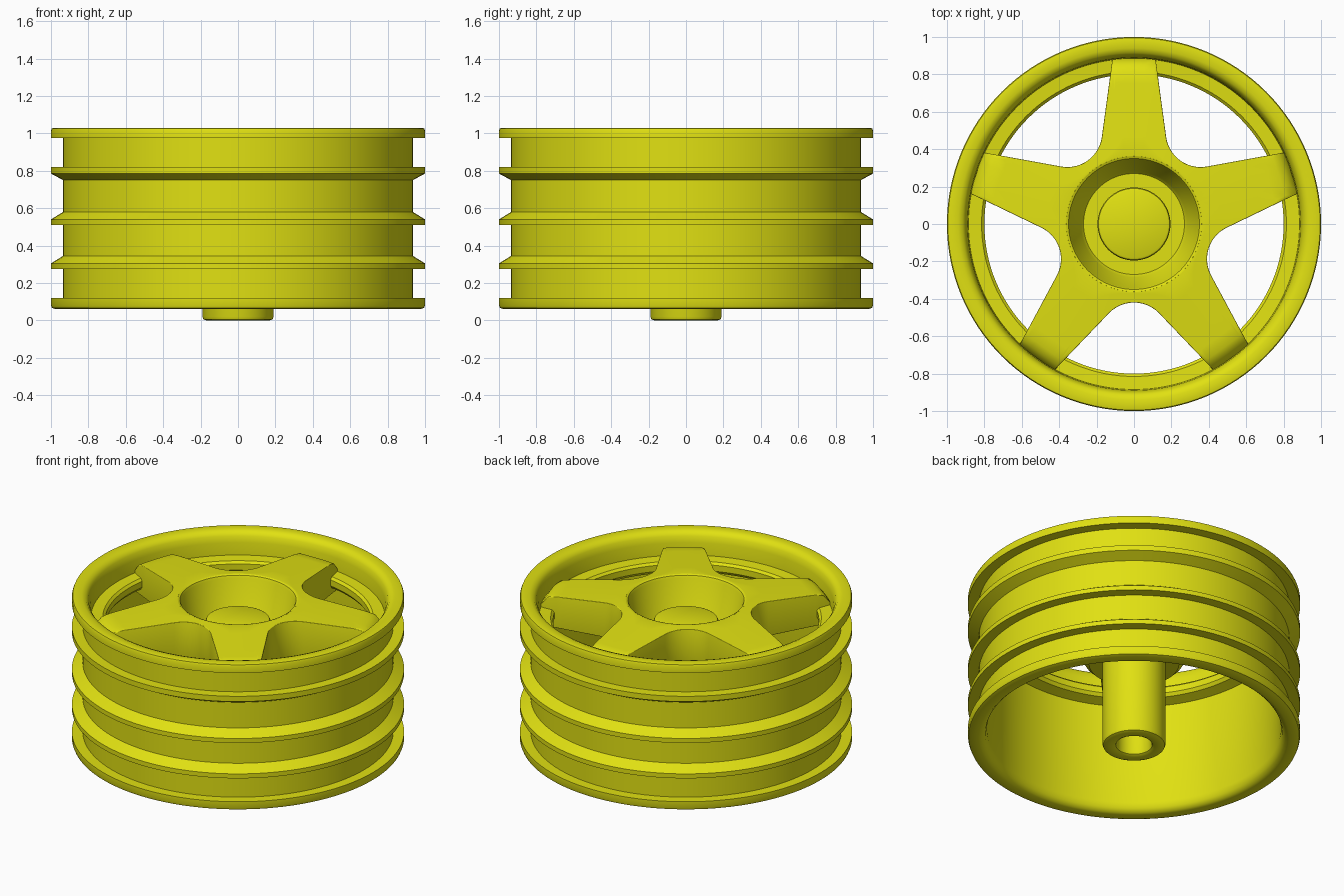
import bpy, bmesh, math
from mathutils import Vector

if "Cube" in bpy.data.objects:
    bpy.data.objects.remove(bpy.data.objects["Cube"])

yellow = bpy.data.materials.new("bright yellow")
yellow.diffuse_color = (0.75, 0.75, 0.006, 1)
yellow.use_nodes = True
yellow.node_tree.nodes["Principled BSDF"].inputs["Base Color"].default_value = yellow.diffuse_color


def finish(name, bm, angle=35, bevel=0):
    bmesh.ops.remove_doubles(bm, verts=bm.verts, dist=1e-5)
    bmesh.ops.recalc_face_normals(bm, faces=bm.faces)
    me = bpy.data.meshes.new(name)
    bm.to_mesh(me)
    bm.free()
    ob = bpy.data.objects.new(name, me)
    bpy.context.collection.objects.link(ob)
    me.materials.append(yellow)
    bpy.ops.object.select_all(action='DESELECT')
    ob.select_set(True)
    bpy.context.view_layer.objects.active = ob
    if bevel:
        mod = ob.modifiers.new("round edges", 'BEVEL')
        mod.width = bevel
        mod.segments = 3
        mod.limit_method = 'ANGLE'
        mod.angle_limit = math.radians(50)
        bpy.ops.object.modifier_apply(modifier=mod.name)
    bpy.ops.object.shade_smooth_by_angle(angle=math.radians(angle))
    return ob


def lathe(name, profile, steps=128, closed=False, angle=35):
    """Revolve an (r, z) profile round the z axis."""
    bm = bmesh.new()
    vs = [bm.verts.new((r, 0, z)) for r, z in profile]
    n = len(vs)
    es = [bm.edges.new((vs[i], vs[(i + 1) % n])) for i in range(n if closed else n - 1)]
    bmesh.ops.spin(bm, geom=vs + es, cent=(0, 0, 0), axis=(0, 0, 1),
                   angle=math.tau, steps=steps, use_duplicate=False)
    return finish(name, bm, angle)


# Rim barrel: ribbed outside, stepped ledge inside
lathe("rim_barrel", [
    (0.975, 0.06), (0.995, 0.067), (1.0, 0.08), (1.0, 0.12), (0.935, 0.12),
    (0.935, 0.275), (1.0, 0.275), (1.0, 0.305), (0.935, 0.345),
    (0.935, 0.51), (1.0, 0.51), (1.0, 0.54), (0.935, 0.58),
    (0.935, 0.75), (1.0, 0.785), (1.0, 0.82), (0.935, 0.82),
    (0.935, 0.975), (1.0, 0.975), (1.0, 1.015), (0.995, 1.027), (0.98, 1.03),
    (0.94, 1.03), (0.915, 1.02), (0.9, 1.0), (0.89, 0.96),
    (0.885, 0.88), (0.815, 0.875), (0.80, 0.86), (0.80, 0.82), (0.815, 0.80),
    (0.88, 0.78), (0.885, 0.12), (0.895, 0.085), (0.915, 0.065), (0.935, 0.06),
], closed=True)

# Hub cup with sloping wall
lathe("hub_cup", [
    (0, 0.68), (0.27, 0.68), (0.285, 0.70), (0.343, 0.98), (0.35, 0.995), (0.362, 1.0),
    (0.38, 0.97), (0.38, 0.76), (0.30, 0.60), (0.27, 0.57), (0, 0.57),
], steps=96)

# Centre axle post with a blind hole in its lower end
lathe("axle_post", [
    (0, 0.87), (0.18, 0.87), (0.19, 0.865), (0.195, 0.855), (0.195, 0.70),
    (0.19, 0.60), (0.19, 0.02), (0.185, 0.006), (0.17, 0),
    (0.125, 0), (0.11, 0.008), (0.105, 0.02), (0.105, 0.5), (0, 0.5),
], steps=64)

# Outline of one fifth of the spoke star, from bisector to bisector
D, R = 0.606, 0.186
half = [Vector((x, 0.885)) for x in (0, 0.06, 0.115)]
for i in range(1, 9):
    half.append(Vector((0.115, 0.885)).lerp(Vector((0.172, 0.465)), i / 8))
centre = Vector((math.sin(math.radians(36)), math.cos(math.radians(36)))) * D
for i in range(1, 8):
    a = math.radians(187.8 + (234 - 187.8) * i / 7)
    half.append(centre + R * Vector((math.cos(a), math.sin(a))))
fifth = [Vector((-p.x, p.y)) for p in reversed(half[1:-1])] + half
outline = []
for k in range(5):
    a = -math.tau * k / 5
    c, s = math.cos(a), math.sin(a)
    outline += [Vector((p.x * c - p.y * s, p.x * s + p.y * c)) for p in fifth]


def top_z(r):
    z = 1.0 - 0.035 * (r - 0.36) / 0.44
    return z - 10 * max(0, r - 0.81) ** 2


# Five spokes: radial sections between the hub and the outline
INNER = 0.36
TS = (0, 0.2, 0.4, 0.6, 0.75, 0.87, 0.94, 1)
bm = bmesh.new()
sections = []
for p in outline:
    d, rad = p.normalized(), p.length
    rs = [INNER + t * (rad - INNER) for t in TS]
    sec = [bm.verts.new((d.x * r, d.y * r, top_z(r))) for r in rs]
    sec += [bm.verts.new((d.x * r, d.y * r, 0.76)) for r in reversed(rs)]
    sections.append(sec)
for i, a in enumerate(sections):
    b = sections[(i + 1) % len(sections)]
    for j in range(len(a)):
        k = (j + 1) % len(a)
        bm.faces.new((a[j], a[k], b[k], b[j]))
finish("spokes", bm, 40, bevel=0.02)
